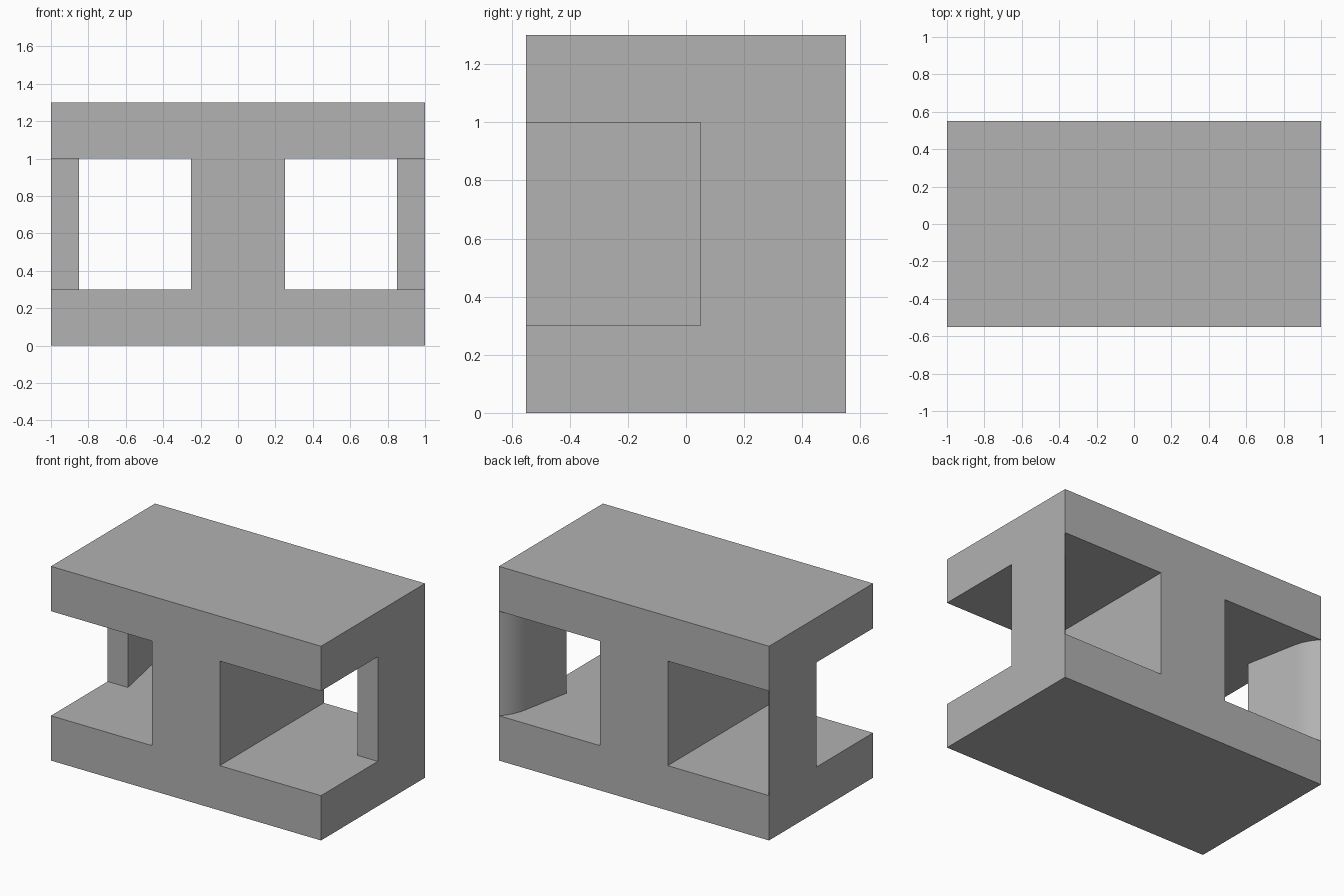
import bpy, bmesh, math

cube = bpy.data.objects.get("Cube")
if cube:
    bpy.data.objects.remove(cube, do_unlink=True)

HALF_W, HALF_D, HEIGHT = 1.0, 0.55, 1.3
SILL, LINTEL = 0.3, 1.0      # opening heights
CORE = 0.25                  # half width of the centre wall

grey = bpy.data.materials.new("plain grey")
grey.use_nodes = True
colour = (0.445, 0.445, 0.445, 1)
grey.diffuse_color = colour
grey.node_tree.nodes["Principled BSDF"].inputs["Base Color"].default_value = colour


def prism(name, outline, offset, caps=True):
    """Extrude a closed 3D outline along an offset."""
    bm = bmesh.new()
    near = [bm.verts.new(p) for p in outline]
    far = [bm.verts.new([a + b for a, b in zip(p, offset)]) for p in outline]
    n = len(outline)
    for i in range(n):
        j = (i + 1) % n
        bm.faces.new((near[i], near[j], far[j], far[i]))
    if caps:
        bm.faces.new(near[::-1])
        bm.faces.new(far)
        bmesh.ops.recalc_face_normals(bm, faces=bm.faces)
    mesh = bpy.data.meshes.new(name)
    bm.to_mesh(mesh)
    bm.free()
    mesh.materials.append(grey)
    obj = bpy.data.objects.new(name, mesh)
    bpy.context.collection.objects.link(obj)
    return obj


# I-shaped body: base slab, centre wall and top slab in one profile
right = [(HALF_W, 0), (HALF_W, SILL), (CORE, SILL),
         (CORE, LINTEL), (HALF_W, LINTEL), (HALF_W, HEIGHT)]
profile = right + [(-x, z) for x, z in reversed(right)]
prism("body", [(x, -HALF_D, z) for x, z in profile], (0, 2 * HALF_D, 0))

# Side posts: slanted inner face, rounded off to the back corner
RADIUS, START, END, STEPS = 0.3, math.radians(11.1), math.radians(45), 12
plan = [(HALF_W, 0.05), (HALF_W, HALF_D)]
for i in range(STEPS - 1, -1, -1):
    t = START + (END - START) * i / STEPS
    plan.append((HALF_W - RADIUS * (math.cos(t) - math.cos(END)),
                 HALF_D - RADIUS * (math.sin(END) - math.sin(t))))
plan.append((0.85, 0.05))

for name, side in (("left_post", 1), ("right_post", -1)):
    points = [(side * x, y, SILL) for x, y in plan]
    if side < 0:
        points.reverse()
    post = prism(name, points, (0, 0, LINTEL - SILL), caps=False)
    bpy.ops.object.select_all(action='DESELECT')
    post.select_set(True)
    bpy.context.view_layer.objects.active = post
    bpy.ops.object.shade_smooth_by_angle(angle=math.radians(30))
